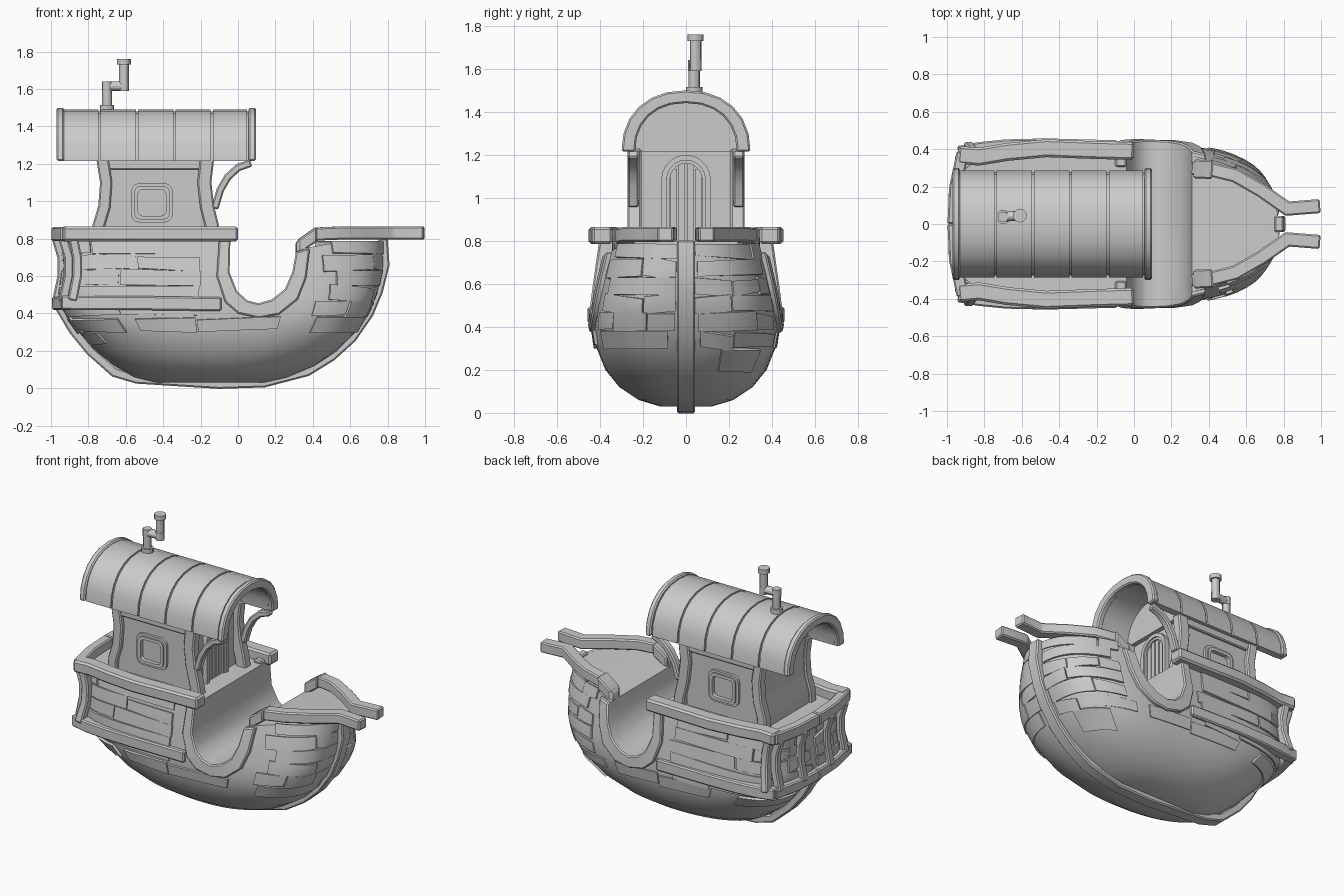
import bpy, bmesh, random
from math import sin, cos, pi, radians
from mathutils import Vector as V

if "Cube" in bpy.data.objects:
    bpy.data.objects.remove(bpy.data.objects["Cube"])

random.seed(4)
X, Y, Z = V((1, 0, 0)), V((0, 1, 0)), V((0, 0, 1))


def make(name, verts, faces, mirror=False, bevel=0):
    me = bpy.data.meshes.new(name)
    me.from_pydata([tuple(v) for v in verts], [], faces)
    bm = bmesh.new()
    bm.from_mesh(me)
    bmesh.ops.recalc_face_normals(bm, faces=bm.faces)
    bm.to_mesh(me)
    bm.free()
    ob = bpy.data.objects.new(name, me)
    bpy.context.collection.objects.link(ob)
    if bevel:
        m = ob.modifiers.new("bevel", 'BEVEL')
        m.width, m.segments, m.limit_method = bevel, 1, 'ANGLE'
    if mirror:
        m = ob.modifiers.new("mirror", 'MIRROR')
        m.use_axis = (False, True, False)
        m.use_mirror_merge = False
    return ob


def loft(name, loops, **kw):
    n = len(loops[0])
    f = [(k * n + i, k * n + (i + 1) % n, (k + 1) * n + (i + 1) % n, (k + 1) * n + i)
         for k in range(len(loops) - 1) for i in range(n)]
    f += [tuple(range(n)), tuple(range((len(loops) - 1) * n, len(loops) * n))]
    return make(name, [v for l in loops for v in l], f, **kw)


def sweep(name, pts, w, h, up, mirror=True, bevel=.008):
    # rectangular bar along a path, w across and h along the up axis
    pts, loops = [V(p) for p in pts], []
    for i, p in enumerate(pts):
        a = (p - pts[i - 1]).normalized() if i else None
        b = (pts[i + 1] - p).normalized() if i < len(pts) - 1 else None
        t = (a or b) + (b or a)
        s = t.cross(up).normalized()
        s = s / max(.6, s.dot((a or b).cross(up).normalized()))
        loops.append([p + s * w / 2 * i_ + up * h / 2 * j for i_, j in ((1, 1), (-1, 1), (-1, -1), (1, -1))])
    return loft(name, loops, mirror=mirror, bevel=bevel)


def band(name, outer, inner, axis, d0, d1, closed=False, **kw):
    # flat strip between two outlines, extruded along x or y
    put = (lambda p, d: V((d, p[0], p[1]))) if axis == 'x' else (lambda p, d: V((p[0], d, p[1])))
    loops = [[put(o, d0), put(o, d1), put(i, d1), put(i, d0)] for o, i in zip(outer, inner)]
    if not closed:
        return loft(name, loops, **kw)
    n = len(loops)
    f = [(k * 4 + i, k * 4 + (i + 1) % 4, (k + 1) % n * 4 + (i + 1) % 4, (k + 1) % n * 4 + i)
         for k in range(n) for i in range(4)]
    return make(name, [v for l in loops for v in l], f, **kw)


def box(name, x0, x1, y0, y1, z0, z1, **kw):
    return loft(name, [[(x0, y0, z), (x1, y0, z), (x1, y1, z), (x0, y1, z)] for z in (z0, z1)], **kw)


def cylinder(name, a, b, r):
    a, b = V(a), V(b)
    q = Z.rotation_difference(b - a)
    return loft(name, [[p + q @ V((r * cos(i * pi / 6), r * sin(i * pi / 6), 0)) for i in range(12)] for p in (a, b)])


# Hull waterlines: z, stern x, bow x, half width, stern and bow squareness
ROWS = [(.03, -.45, .15, .12, 2, 2), (.06, -.56, .27, .22, 2.2, 2.2), (.12, -.66, .41, .31, 2.4, 2.4),
        (.2, -.76, .53, .375, 2.8, 2.8), (.3, -.85, .63, .415, 3.2, 3.2), (.4, -.92, .69, .43, 4.2, 3.4),
        (.5, -.95, .735, .42, 5, 3.3), (.65, -.925, .765, .4, 6, 2.8), (.8, -.94, .765, .375, 6, 2.4)]


def row(z):
    k = next((i for i in range(len(ROWS) - 2) if z <= ROWS[i + 1][0]), len(ROWS) - 2)
    f = (z - ROWS[k][0]) / (ROWS[k + 1][0] - ROWS[k][0])
    return [p + (q - p) * f for p, q in zip(ROWS[k], ROWS[k + 1])]


def hull_point(z, a):
    _, xs, xb, w, ns, nb = row(z)
    c, s = cos(a), sin(a)
    n = nb if c > 0 else ns
    r = (abs(c) ** n + abs(s) ** n) ** (-1 / n)
    return V((-.1 + (xb + .1 if c > 0 else -.1 - xs) * r * c, w * r * s, z))


def hull_y(x, z):
    _, xs, xb, w, ns, nb = row(z)
    t, n = ((x + .1) / (xb + .1), nb) if x > -.1 else ((-.1 - x) / (-.1 - xs), ns)
    return w * max(0, 1 - t ** n) ** (1 / n)


hull = loft("hull", [[hull_point(r[0], i * pi / 32) for i in range(64)] for r in ROWS])

# U-shaped boarding gap cut through the hull
gap_in = [(-.04, .82), (-.045, .62), (-.005, .52), (.05, .47), (.11, .455), (.18, .475), (.25, .53), (.29, .62), (.31, .73)]
gap_out = [(-.1, .82), (-.115, .6), (-.07, .46), (0, .4), (.11, .375), (.22, .395), (.32, .475), (.365, .59), (.385, .75)]
prof = gap_in + [(.36, .75), (.5, .775), (.9, .79), (.9, 1), (-.04, 1)]
cutter = loft("gap_cutter", [[(x, y, z) for x, z in prof] for y in (-.6, .6)])
cutter.hide_render = True
m = hull.modifiers.new("gap", 'BOOLEAN')
m.operation, m.object, m.solver = 'DIFFERENCE', cutter, 'EXACT'

# Raised trim that follows the hull side around the gap
trim = band("gap_trim", gap_out, gap_in, 'y', -.07, .026, mirror=True, bevel=.008)
for v in trim.data.vertices:
    v.co.y += hull_y(v.co.x, min(v.co.z, .8))

# Uneven hull planks
pv, pf = [], []


def plank(a0, a1, z0, z1, side):
    n = max(3, int((a1 - a0) / 4))
    tilt, taper = random.uniform(-.022, .022), random.uniform(-.02, .01)
    lift, base = random.uniform(-.003, .006), len(pv)
    for i in range(n + 1):
        a = radians(a0 + (a1 - a0) * i / n)
        for j in range(3):
            z = z0 + (z1 - z0 + taper * i / n) * j / 2 + tilt * (i / n - .5)
            z = min(max(z, .05), .785)
            p = hull_point(z, a)
            nor = (hull_point(z, a + .02) - hull_point(z, a - .02)).cross(
                hull_point(z + .008, a) - hull_point(z - .008, a)).normalized()
            p += nor * lift
            pv.append((p.x, p.y * side, p.z))
    for i in range(n):
        for j in range(2):
            k = base + i * 3 + j
            q = (k, k + 3, k + 4, k + 1)
            pf.append(q if side > 0 else q[::-1])


for side in (1, -1):
    for r in range(6):
        z0 = .3 + r * .082
        for lo, hi in ((4, 56), (94, 176)) if z0 > .37 else ((8, 60), (66, 120), (125, 168)):
            a = lo + random.uniform(0, 4)
            while a < hi - 8:
                b = min(hi, a + random.uniform(16, 48))
                plank(a, b, z0 + random.uniform(0, .012), z0 + .076 + random.uniform(0, .01), side)
                a = b + .5
plank(22, 46, .2, .3, 1)
plank(140, 158, .24, .3, -1)
planks = make("hull_planks", pv, pf)
m = planks.modifiers.new("thickness", 'SOLIDIFY')
m.thickness, m.offset = .018, 0

# Keel running from stern to stem
keel = [(-.975, .47), (-.88, .31), (-.79, .2), (-.66, .085), (-.54, .05), (-.1, .022), (.14, .03), (.37, .09),
        (.5, .17), (.61, .27), (.7, .4), (.75, .52), (.785, .66), (.775, .8)]
sweep("keel", [(x, 0, z) for x, z in keel], .05, .085, Y, mirror=False)

# Upper and lower stern rails with posts
rail = [(-.94, .37), (-.83, .36), (-.68, .385), (-.47, .405), (-.2, .395), (0, .39)]
sweep("side_rail", [(x, y, .825) for x, y in rail], .095, .08, Z, bevel=.012)
sweep("lower_rail", [(-.94, .385, .46), (-.83, .405, .455), (-.68, .42, .455), (-.47, .425, .455), (-.09, .415, .45)], .065, .075, Z)
sweep("stern_rail", [(-.965, 0, .825), (-.955, .2, .825), (-.915, .385, .825)], .065, .075, Z)
sweep("stern_lower_rail", [(-.965, 0, .455), (-.955, .2, .455), (-.915, .385, .455)], .06, .07, Z)
for name, y, d in (("stern_post_inner", .14, 0), ("stern_post_outer", .34, .035)):
    sweep(name, [(x + d, y, z) for x, z in ((-.97, .8), (-.94, .7), (-.94, .6), (-.97, .46))], .05, .055, Y)
sweep("side_post", [(-.88, .375, .8), (-.86, .37, .7), (-.86, .38, .6), (-.885, .41, .47)], .05, .06, Y)

# Bow rails ending in two prongs
bow = [(.31, .3, .745), (.42, .29, .825), (.54, .26, .83), (.68, .18, .83), (.82, .082, .83), (.995, .096, .83)]
sweep("bow_rail", bow, .075, .07, Z)
sweep("bow_rail_block", [(.32, .295, .755), (.42, .29, .825)], .1, .08, Z)

# Cabin body, corner posts and beams
levels = [(.78, -.77, -.1), (.87, -.765, -.115), (.97, -.735, -.14), (1.1, -.725, -.155), (1.23, -.745, -.14)]
loft("cabin", [[(a, -.245, z), (-.18, -.245, z), (-.18, .245, z), (a, .245, z)] for z, a, b in levels])
sweep("cabin_rear_post", [(a + .02, .24, z) for z, a, b in levels], .065, .065, Y)
sweep("cabin_front_post", [(b - .025, .24, z) for z, a, b in levels], .075, .065, Y)
box("cabin_top_beam", -.74, -.14, .225, .262, 1.17, 1.23, mirror=True, bevel=.006)
sweep("roof_bracket", [(-.125, .245, .96), (-.095, .245, 1.06), (-.055, .245, 1.13), (0, .245, 1.18), (.07, .245, 1.205)], .04, .05, Y)


def arch(a, b, z=1.215, n=12, p=.9):
    return [(a * (1 if cos(t) >= 0 else -1) * abs(cos(t)) ** p, z + b * sin(t) ** p)
            for t in [min(i * pi / n, pi) for i in range(n)] + [pi - 1e-9]]


loft("gable", [[(x, y, z) for y, z in arch(.25, .23)] for x in (-.74, -.15)])

# Barrel roof: core, panels, end trims
band("roof_core", arch(.275, .265), arch(.24, .23), 'x', -.94, .06)
seams = [-.935, -.74, -.54, -.34, -.14, .055]
for i in range(5):
    band(f"roof_panel_{i + 1}", arch(.287, .276), arch(.26, .25), 'x', seams[i] + .006, seams[i + 1] - .006)
for name, x in (("roof_trim_rear", -.97), ("roof_trim_front", .055)):
    band(name, arch(.3, .285), arch(.236, .226), 'x', x, x + .04, bevel=.008)


# Side windows
def rounded(w, h, r, cx=-.46, cz=.992):
    return [(cx + sx * (w - r) + r * cos(q * pi / 2 + k * pi / 6), cz + sz * (h - r) + r * sin(q * pi / 2 + k * pi / 6))
            for q, (sx, sz) in enumerate(((1, 1), (-1, 1), (-1, -1), (1, -1))) for k in range(4)]


band("window_frame", rounded(.112, .105, .045), rounded(.085, .08, .03), 'y', .24, .262, True, mirror=True)
band("window_inner_frame", rounded(.095, .09, .035), rounded(.075, .07, .025), 'y', .24, .272, True, mirror=True)

# Arched front door
leg = lambda w: [(w, .78)] + arch(w, w, 1.085, 10, 1) + [(-w, .78)]
band("door_frame", leg(.115), leg(.09), 'x', -.19, -.15)
band("door_inner_frame", leg(.09), leg(.075), 'x', -.19, -.16)
for i, y in enumerate((-.056, -.019, .019, .056)):
    box(f"door_board_{i + 1}", -.2, -.168, y - .015, y + .015, .78, 1.085 + (.0055 - y * y) ** .5)

# Stove pipe
path = [(-.7, .038, 1.47), (-.7, .038, 1.615), (-.61, .045, 1.615), (-.61, .045, 1.74)]
for i in range(3):
    cylinder(f"chimney_pipe_{i + 1}", path[i], path[i + 1], .026)
for i, (x, y, z) in enumerate(path[1:3]):
    cylinder(f"chimney_elbow_{i + 1}", (x, y, z - .026), (x, y, z + .026), .028)
cylinder("chimney_base", (-.7, .038, 1.48), (-.7, .038, 1.515), .038)
cylinder("chimney_cap", (-.61, .045, 1.73), (-.61, .045, 1.76), .037)

# Bake modifiers, then smooth with sharp edges kept
bpy.ops.object.select_all(action='SELECT')
bpy.context.view_layer.objects.active = hull
bpy.ops.object.convert(target='MESH')
bpy.data.objects.remove(cutter)
bpy.ops.object.shade_smooth_by_angle(angle=radians(30))
